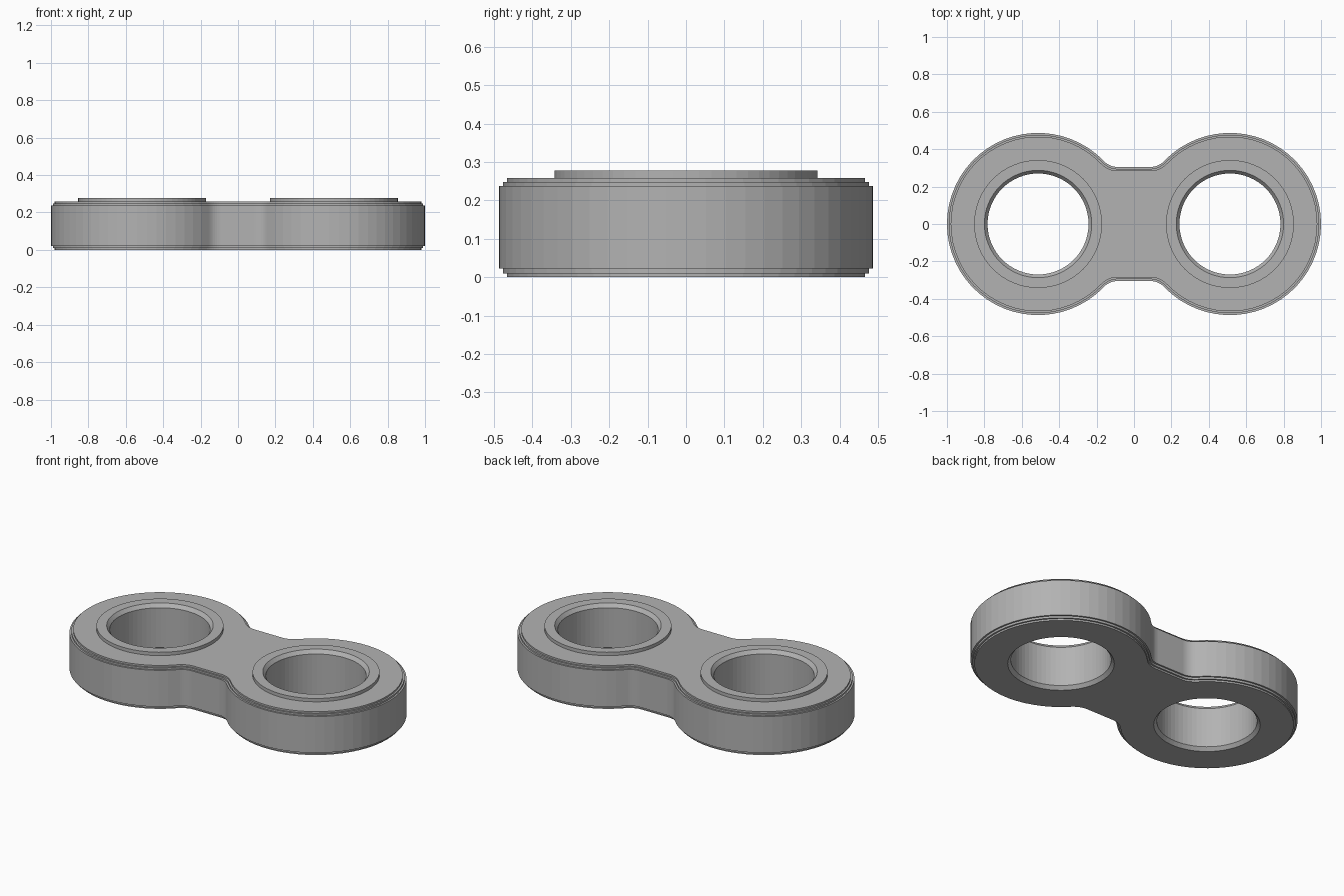
import bpy
import bmesh
from math import sin, cos, pi, sqrt, atan2

cube = bpy.data.objects.get("Cube")
if cube:
    bpy.data.objects.remove(cube, do_unlink=True)

CENTRE = 0.513      # distance of each eye from the middle
RADIUS = 0.487      # outer radius of each eye
WAIST = 0.305       # half width of the neck
FILLET = 0.10       # concave radius between eye and neck
SEGMENTS = 64


def outline(inset):
    """Dumbbell outline, moved inwards by inset."""
    r, f, w = RADIUS - inset, FILLET + inset, WAIST - inset
    fy = w + f
    fx = CENTRE - sqrt((r + f) ** 2 - fy ** 2)
    end = atan2(fy, fx - CENTRE)
    n, m = 22, 7
    quarter = [(CENTRE + r * cos(end * i / n), r * sin(end * i / n))
               for i in range(n + 1)]
    start = end - pi
    for i in range(1, m + 1):
        a = start + (-pi / 2 - start) * i / m
        quarter.append((fx + f * cos(a), fy + f * sin(a)))
    upper = quarter + [(-x, y) for x, y in reversed(quarter)]
    return upper + [(x, -y) for x, y in reversed(upper[1:-1])]


def circle(cx, r):
    steps = [2 * pi * i / SEGMENTS for i in range(SEGMENTS)]
    return [(cx + r * cos(a), r * sin(a)) for a in steps]


def add_loop(bm, points, z):
    return [bm.verts.new((x, y, z)) for x, y in points]


def skin(bm, loops):
    """Join successive loops with quads."""
    for a, b in zip(loops, loops[1:]):
        for i in range(len(a)):
            j = (i + 1) % len(a)
            bm.faces.new((a[i], a[j], b[j], b[i]))


def fill(bm, loops):
    """Fill a flat face that has holes in it."""
    edges = [bm.edges.get((l[i - 1], l[i])) for l in loops for i in range(len(l))]
    bmesh.ops.triangle_fill(bm, use_beauty=True, use_dissolve=False, edges=edges)


bm = bmesh.new()

# Outer wall with two small steps at the top and bottom edges
wall = [(0.02, 0), (0.02, 0.01), (0.01, 0.01), (0.01, 0.022), (0, 0.022),
        (0, 0.238), (0.01, 0.238), (0.01, 0.248), (0.02, 0.248), (0.02, 0.258)]
rings = [add_loop(bm, outline(d), z) for d, z in wall]
skin(bm, rings)

# Raised collar and chamfered bore of each eye
bore = [(0.342, 0.258), (0.342, 0.278), (0.287, 0.278), (0.27, 0.257),
        (0.27, 0.02), (0.287, 0)]
tops, bottoms = [rings[-1]], [rings[0]]
for side in (-1, 1):
    eye = [add_loop(bm, circle(side * CENTRE, r), z) for r, z in bore]
    skin(bm, eye)
    tops.append(eye[0])
    bottoms.append(eye[-1])

# Flat top and bottom faces
fill(bm, tops)
fill(bm, bottoms)
bmesh.ops.recalc_face_normals(bm, faces=bm.faces[:])

mesh = bpy.data.meshes.new("link_plate")
bm.to_mesh(mesh)
bm.free()
plate = bpy.data.objects.new("link_plate", mesh)
bpy.context.collection.objects.link(plate)

# Plain grey
grey = bpy.data.materials.new("grey")
grey.use_nodes = True
colour = (0.45, 0.45, 0.45, 1)
grey.diffuse_color = colour
grey.node_tree.nodes["Principled BSDF"].inputs["Base Color"].default_value = colour
mesh.materials.append(grey)
